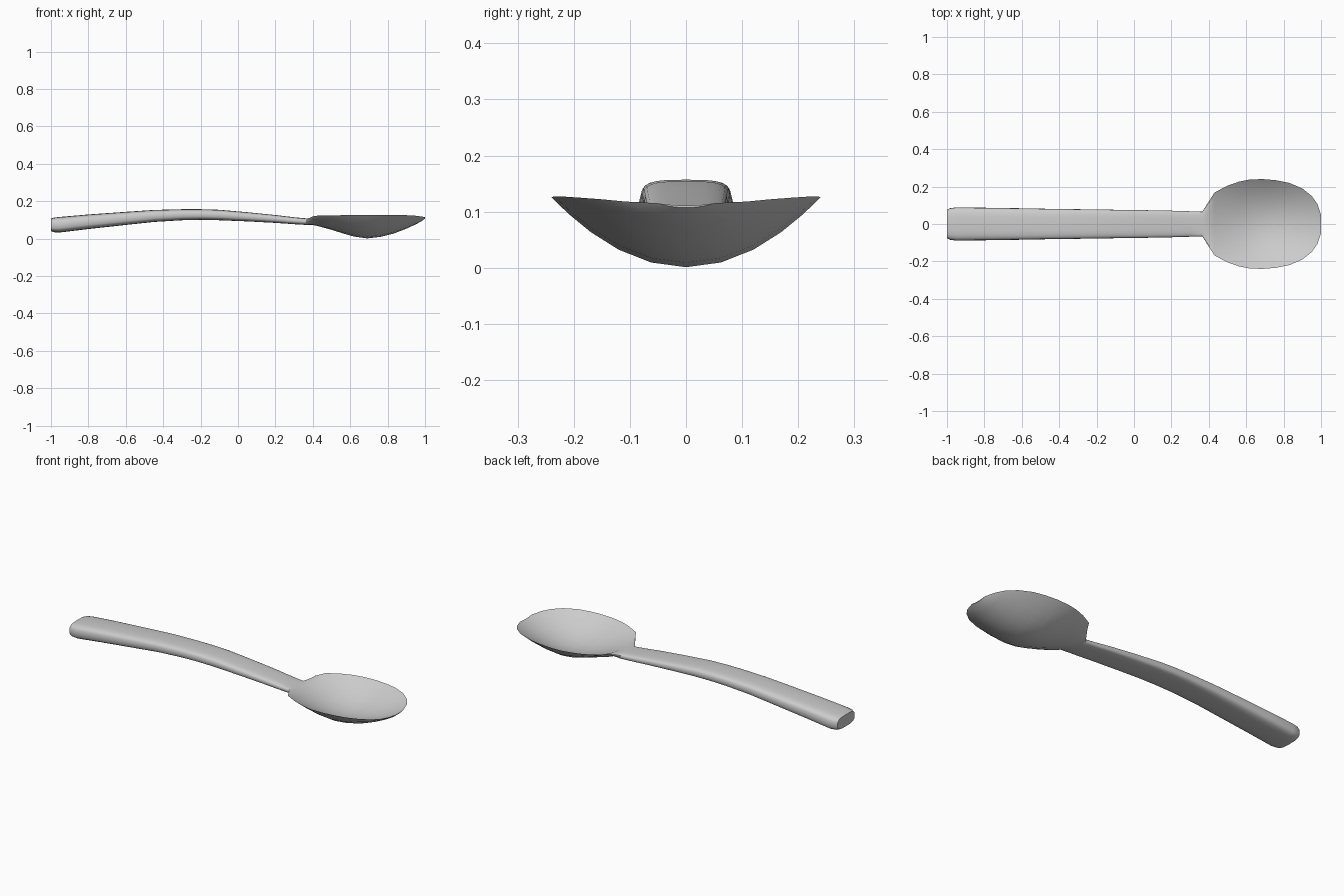
import bpy, bmesh, math

if "Cube" in bpy.data.objects:
    bpy.data.objects.remove(bpy.data.objects["Cube"])

HALF = 12  # segments across each of the lower and upper skins


def handle_ring(x, w, lo, hi):
    """Rounded-box cross-section."""
    pts = []
    for i in range(2 * HALF):
        a = math.pi + math.pi * i / HALF
        c, s = math.cos(a), math.sin(a)
        y = w * math.copysign(abs(c) ** 0.6, c)
        z = (lo + hi) / 2 + (hi - lo) / 2 * math.copysign(abs(s) ** 0.6, s)
        pts.append((x, y, z))
    return pts


def bowl_ring(x, w, lo, inner, rim):
    """Crescent cross-section: outer skin below, hollow skin above."""
    pts = []
    for i in range(2 * HALF):
        t = math.cos(math.pi + math.pi * i / HALF)
        base = lo if i <= HALF else inner
        pts.append((x, w * t, base + (rim - base) * t * t))
    return pts


# Handle stations: x, half width, underside, top
handle = [(-1.0, .076, .040, .106), (-.985, .084, .034, .112),
          (-.95, .089, .033, .116), (-.8, .087, .051, .129),
          (-.6, .084, .073, .143), (-.45, .081, .089, .153),
          (-.3, .079, .098, .157), (-.2, .078, .100, .157),
          (-.1, .076, .098, .154), (.05, .074, .092, .141),
          (.2, .071, .084, .126), (.3, .068, .077, .114),
          (.365, .066, .073, .108)]

# Bowl stations: x, half width, underside, hollow floor, rim
bowl = [(.40, .120, .073, .106, .119), (.43, .168, .066, .093, .123),
        (.50, .205, .047, .070, .124), (.56, .226, .028, .050, .125),
        (.62, .238, .011, .036, .125), (.69, .240, .001, .028, .126),
        (.76, .234, .009, .034, .127), (.83, .220, .026, .049, .127),
        (.90, .190, .053, .070, .125), (.95, .150, .076, .089, .122),
        (.98, .108, .092, .102, .118), (1.0, .050, .107, .111, .115)]

# Spoon: one continuous skin from handle end to bowl tip
bm = bmesh.new()
rings = [handle_ring(*s) for s in handle] + [bowl_ring(*s) for s in bowl]
rings = [[bm.verts.new(p) for p in r] for r in rings]
n = 2 * HALF
for a, b in zip(rings, rings[1:]):
    for i in range(n):
        j = (i + 1) % n
        bm.faces.new((a[i], a[j], b[j], b[i]))
bm.faces.new(rings[0])
bm.faces.new(rings[-1])
bmesh.ops.recalc_face_normals(bm, faces=bm.faces)
mesh = bpy.data.meshes.new("spoon")
bm.to_mesh(mesh)
bm.free()
spoon = bpy.data.objects.new("spoon", mesh)
bpy.context.collection.objects.link(spoon)
bpy.context.view_layer.objects.active = spoon
spoon.select_set(True)
bpy.ops.object.shade_smooth_by_angle(angle=math.radians(40))
